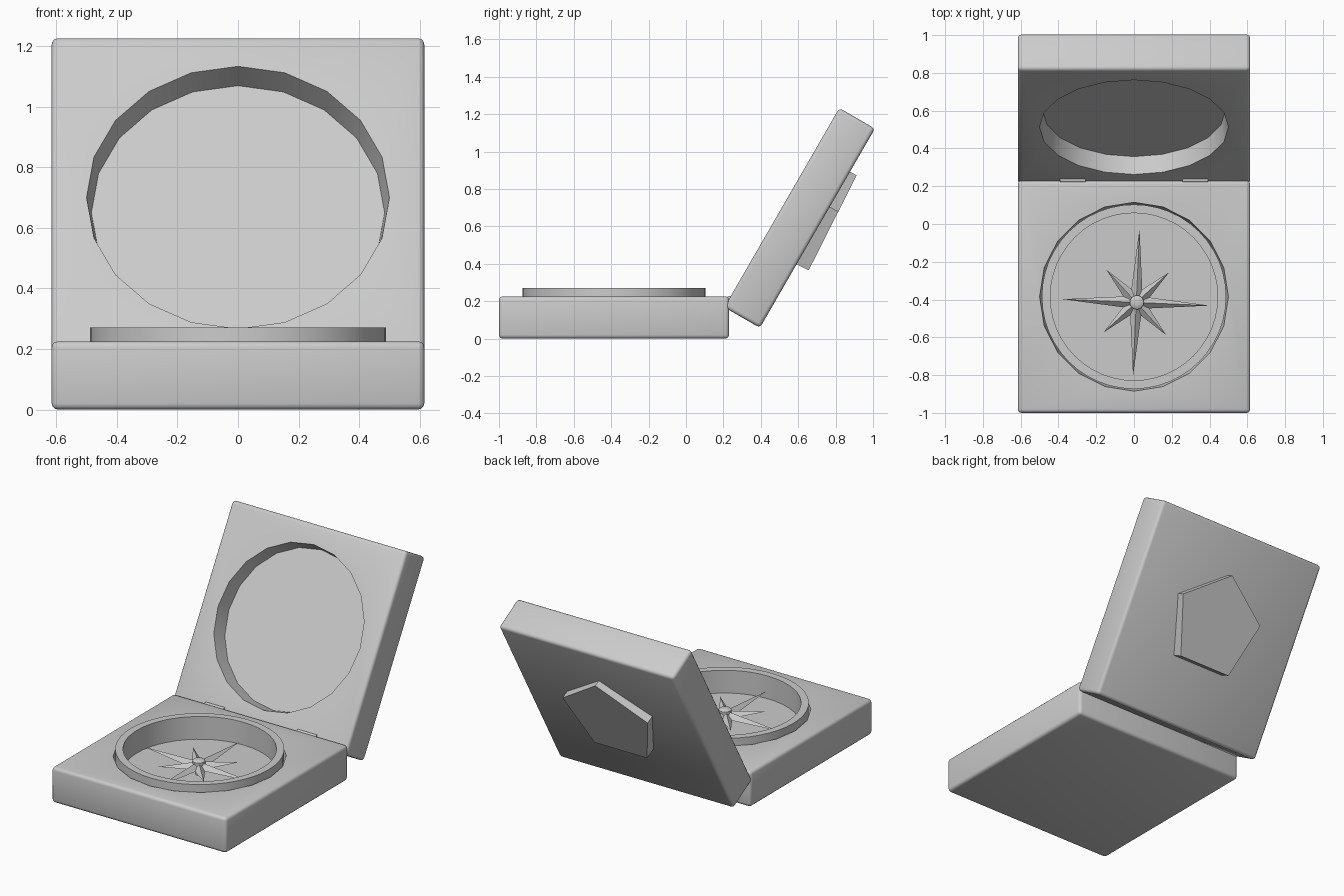
import bpy, bmesh
from math import sin, cos, pi, radians
from mathutils import Matrix

if "Cube" in bpy.data.objects:
    bpy.data.objects.remove(bpy.data.objects["Cube"])


def obj_from_bm(name, bm, smooth=None):
    bmesh.ops.recalc_face_normals(bm, faces=bm.faces)
    me = bpy.data.meshes.new(name)
    bm.to_mesh(me)
    bm.free()
    ob = bpy.data.objects.new(name, me)
    bpy.context.collection.objects.link(ob)
    bpy.ops.object.select_all(action='DESELECT')
    ob.select_set(True)
    bpy.context.view_layer.objects.active = ob
    if smooth:
        bpy.ops.object.shade_smooth_by_angle(angle=radians(smooth))
    return ob


def lathe(name, profile, sides, closed=False, smooth=None):
    """Spin (radius, z) points round z; first vertex points to +y."""
    bm = bmesh.new()
    rings = [[bm.verts.new((r * sin(2 * pi * i / sides), r * cos(2 * pi * i / sides), z))
              for i in range(sides)] for r, z in profile]
    pairs = list(zip(rings, rings[1:]))
    if closed:
        pairs.append((rings[-1], rings[0]))
    else:
        bm.faces.new(rings[0])
        bm.faces.new(rings[-1])
    for a, b in pairs:
        for i in range(sides):
            j = (i + 1) % sides
            bm.faces.new((a[i], a[j], b[j], b[i]))
    return obj_from_bm(name, bm, smooth)


def case_half(name, thick):
    """Rounded square slab with a 20-sided tapered recess in its +z face."""
    cutter = lathe("recess_cutter", [(0.484, thick / 2 - 0.1), (0.5, thick / 2),
                                     (0.5, thick / 2 + 0.1)], 20)
    bm = bmesh.new()
    bmesh.ops.create_cube(bm, size=1, matrix=Matrix.Diagonal((1.23, 1.23, thick, 1)))
    bmesh.ops.bevel(bm, geom=bm.edges[:], offset=0.02, segments=3, profile=0.5,
                    affect='EDGES')
    ob = obj_from_bm(name, bm)
    mod = ob.modifiers.new("recess", 'BOOLEAN')
    mod.operation = 'DIFFERENCE'
    mod.solver = 'EXACT'
    mod.object = cutter
    bpy.ops.object.modifier_apply(modifier=mod.name)
    bpy.data.objects.remove(cutter)
    bpy.ops.object.shade_smooth_by_angle(angle=radians(35))
    return ob


# base and tilted lid
base = case_half("case_base", 0.225)
base.location = (0, -0.385, 0.1125)
lid = case_half("case_lid", 0.22)
lid.location = (0, 0.6075, 0.645)
lid.rotation_euler.x = radians(60)

# dial ring standing in the base recess
ring = lathe("dial_ring", [(0.443, 0.12), (0.488, 0.12), (0.488, 0.27), (0.443, 0.27)],
             48, closed=True, smooth=30)
ring.location = (0, -0.385, 0)

# five-sided plate on the back of the lid, slightly askew
plate = lathe("back_plate", [(0.315, -0.05), (0.315, 0.05)], 5)
plate.location = (0, 0.726, 0.6146)
plate.rotation_euler.x = radians(63.2)

# hinge barrels
for side, name in ((-1, "hinge_left"), (1, "hinge_right")):
    h = lathe(name, [(0.012, -0.067), (0.012, 0.067)], 16, smooth=40)
    h.rotation_euler.y = pi / 2
    h.location = (side * 0.325, 0.232, 0.216)

# eight-pointed star needle: ridged arms alternating long and short
bm = bmesh.new()
top = bm.verts.new((0, 0, 0.205))
bottom = bm.verts.new((0, 0, 0.17))
rim = []
for i in range(16):
    r = 0.075 if i % 2 else (0.235 if i % 4 else 0.39)
    a = 2 * pi * i / 16
    rim.append(bm.verts.new((r * sin(a), r * cos(a), 0.172 if i % 2 else 0.185)))
for i in range(16):
    bm.faces.new((top, rim[i - 1], rim[i]))
    bm.faces.new((bottom, rim[i], rim[i - 1]))
star = obj_from_bm("star_needle", bm)
star.location = (0.012, -0.415, 0)
star.rotation_euler.z = radians(-2.5)

# centre pivot
pin = lathe("pivot_pin", [(0.02, 0.12), (0.02, 0.18), (0.037, 0.18), (0.037, 0.212),
                          (0.03, 0.218), (0.012, 0.221)], 24, smooth=40)
pin.location = (0.015, -0.415, 0)
